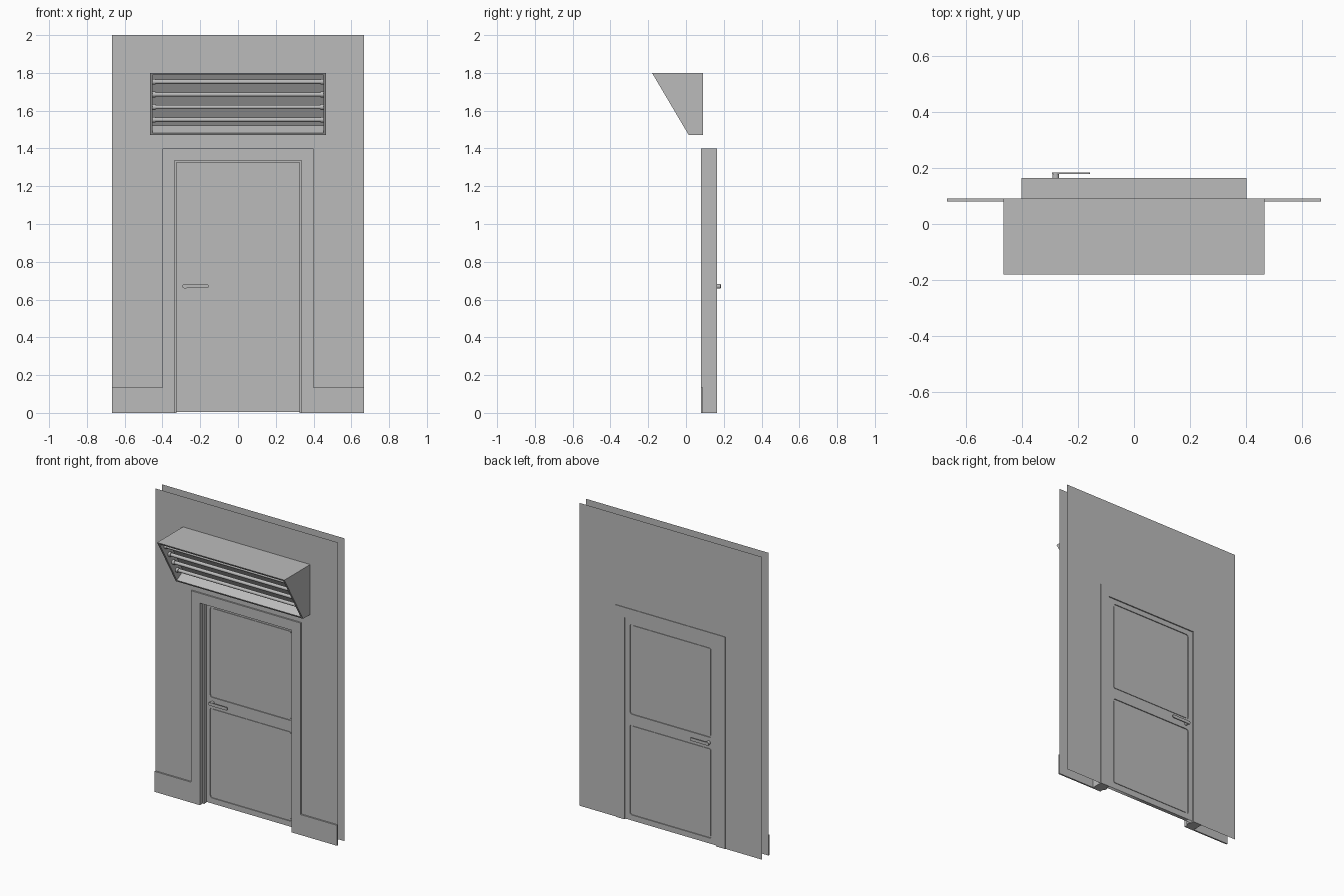
import bpy, bmesh, math
from mathutils import Vector

if "Cube" in bpy.data.objects:
    bpy.data.objects.remove(bpy.data.objects["Cube"])

grey = bpy.data.materials.new("light_grey")
grey.diffuse_color = (0.5, 0.5, 0.5, 1)
grey.use_nodes = True
grey.node_tree.nodes["Principled BSDF"].inputs["Base Color"].default_value = grey.diffuse_color


def finish(name, bm, smooth=False, fix=True):
    if fix:
        bmesh.ops.recalc_face_normals(bm, faces=bm.faces)
    me = bpy.data.meshes.new(name)
    bm.to_mesh(me)
    bm.free()
    me.materials.append(grey)
    ob = bpy.data.objects.new(name, me)
    bpy.context.scene.collection.objects.link(ob)
    if smooth:
        for o in bpy.context.selected_objects:
            o.select_set(False)
        ob.select_set(True)
        bpy.context.view_layer.objects.active = ob
        bpy.ops.object.shade_smooth_by_angle(angle=math.radians(40))
    return ob


def prism(name, pts, axis, a, b, smooth=False):
    """Extrude a 2D outline along x or y from a to b."""
    bm = bmesh.new()
    place = (lambda p, t: (t, p[0], p[1])) if axis == 'x' else (lambda p, t: (p[0], t, p[1]))
    lo = [bm.verts.new(place(p, a)) for p in pts]
    hi = [bm.verts.new(place(p, b)) for p in pts]
    n = len(pts)
    bm.faces.new(lo)
    bm.faces.new(hi[::-1])
    for i in range(n):
        bm.faces.new((lo[i], hi[i], hi[(i + 1) % n], lo[(i + 1) % n]))
    return finish(name, bm, smooth)


def rect(x0, x1, z0, z1):
    return [(x0, z0), (x1, z0), (x1, z1), (x0, z1)]


def arch(inner, outer, z_in, z_out):
    """Upside-down U outline around the doorway."""
    return [(-outer, 0), (-outer, z_out), (outer, z_out), (outer, 0),
            (inner, 0), (inner, z_in), (-inner, z_in), (-inner, 0)]


def rounded(x0, x1, z0, z1, r, steps=4):
    pts = []
    for cx, cz, start in ((x1 - r, z1 - r, 0), (x0 + r, z1 - r, 90),
                          (x0 + r, z0 + r, 180), (x1 - r, z0 + r, 270)):
        for i in range(steps + 1):
            a = math.radians(start + 90 * i / steps)
            pts.append((cx + r * math.cos(a), cz + r * math.sin(a)))
    return pts


def tube(name, p, q, r, sides=16):
    p, q = Vector(p), Vector(q)
    bm = bmesh.new()
    bmesh.ops.create_cone(bm, cap_ends=True, segments=sides, radius1=r, radius2=r, depth=(q - p).length)
    rot = Vector((0, 0, 1)).rotation_difference(q - p).to_matrix()
    for v in bm.verts:
        v.co = rot @ v.co + (p + q) / 2
    return finish(name, bm, True)


# Two open wall sheets with the doorway left out
for name, y, front in (("wall_front", 0.09, True), ("wall_back", 0.16, False)):
    bm = bmesh.new()
    f = bm.faces.new([bm.verts.new((x, y, z)) for x, z in arch(0.39, 0.667, 1.39, 2.0)])
    f.normal_update()
    if (f.normal.y < 0) != front:
        f.normal_flip()
    finish(name, bm, fix=False)

# Skirting boards either side of the doorway
for name, x0, x1 in (("skirting_left", -0.667, -0.40), ("skirting_right", 0.40, 0.667)):
    prism(name, rect(x0, x1, 0, 0.135), 'y', 0.08, 0.09)

# Door frame and the stop the leaf closes against
prism("door_frame", arch(0.335, 0.40, 1.335, 1.40), 'y', 0.08, 0.164)
prism("door_stop", arch(0.325, 0.336, 1.325, 1.336), 'y', 0.11, 0.135)

# Door leaf: bordered board with two rounded openings
LEAF_Y, HALF = 0.147, 0.012
PANELS = ((0.04, 0.635), (0.705, 1.30))
cu = bpy.data.curves.new("door_leaf", 'CURVE')
cu.dimensions = '2D'
cu.fill_mode = 'BOTH'
cu.extrude = HALF
outlines = [rect(-0.333, 0.333, 0.004, 1.333)]
outlines += [rounded(-0.298, 0.298, a, b, 0.015) for a, b in PANELS]
for pts in outlines:
    sp = cu.splines.new('POLY')
    sp.points.add(len(pts) - 1)
    for q, (x, z) in zip(sp.points, pts):
        q.co = (x, z, 0, 1)
    sp.use_cyclic_u = True
cu.materials.append(grey)
leaf = bpy.data.objects.new("door_leaf", cu)
bpy.context.scene.collection.objects.link(leaf)
leaf.rotation_euler.x = math.radians(90)
leaf.location.y = LEAF_Y

# Recessed panels with a narrow raised field on both faces
for tag, (a, b) in zip(("lower", "upper"), PANELS):
    prism(tag + "_panel_base", rect(-0.305, 0.305, a - 0.005, b + 0.005), 'y', LEAF_Y - 0.006, LEAF_Y + 0.006)
    prism(tag + "_panel_field", rounded(-0.290, 0.290, a + 0.008, b - 0.008, 0.01),
          'y', LEAF_Y - 0.010, LEAF_Y + 0.010)

# Lever handle on each side of the leaf
for tag, s in (("front", -1), ("back", 1)):
    face = LEAF_Y + s * HALF
    tip = face + s * 0.025
    tube(tag + "_handle_stem", (-0.279, face - s * 0.004, 0.67), (-0.279, tip - s * 0.002, 0.67), 0.012)
    prism(tag + "_handle_lever", rounded(-0.293, -0.157, 0.66, 0.68, 0.006), 'y', tip - s * 0.005, tip)

# Lamp housing: sloped box hollowed out square to its open face
X = 0.465
top_front, low_front = Vector((-0.18, 1.80)), Vector((0.015, 1.47))
slope = (top_front - low_front).normalized()
inward = Vector((slope.y, -slope.x))
outer = [top_front, Vector((0.09, 1.80)), Vector((0.09, 1.47)), low_front]
mouth_low = low_front + slope * 0.014
mouth_top = top_front - slope * 0.014
back_low = mouth_low + inward * 0.075
back_top = back_low + slope * ((mouth_top.y - back_low.y) / slope.y)
bm = bmesh.new()


def ring(pts, x):
    return [bm.verts.new((x, p.x, p.y)) for p in pts]


ol, orr = ring(outer, -X), ring(outer, X)
inner = [mouth_top, back_top, back_low, mouth_low]
il, ir = ring(inner, -X + 0.013), ring(inner, X - 0.013)
bm.faces.new(ol)
bm.faces.new(orr)
bm.faces.new(il)
bm.faces.new(ir)
for i in range(3):
    bm.faces.new((ol[i], ol[i + 1], orr[i + 1], orr[i]))
    bm.faces.new((il[i], il[i + 1], ir[i + 1], ir[i]))
mouth_o = [ol[0], orr[0], orr[3], ol[3]]
mouth_i = [il[0], ir[0], ir[3], il[3]]
for i in range(4):
    j = (i + 1) % 4
    bm.faces.new((mouth_o[i], mouth_o[j], mouth_i[j], mouth_i[i]))
finish("lamp_housing", bm)

# Four lamp tubes with end sockets, following the slope
for k in range(4):
    z = 1.552 + 0.067 * k
    base = low_front + inward * 0.035
    c = base + slope * ((z - base.y) / slope.y)
    tube(f"lamp_tube_{k + 1}", (-0.44, c.x, z), (0.44, c.x, z), 0.011)
    for side, s in (("left", -1), ("right", 1)):
        tube(f"lamp_socket_{side}_{k + 1}", (s * 0.436, c.x, z), (s * 0.453, c.x, z), 0.015)
